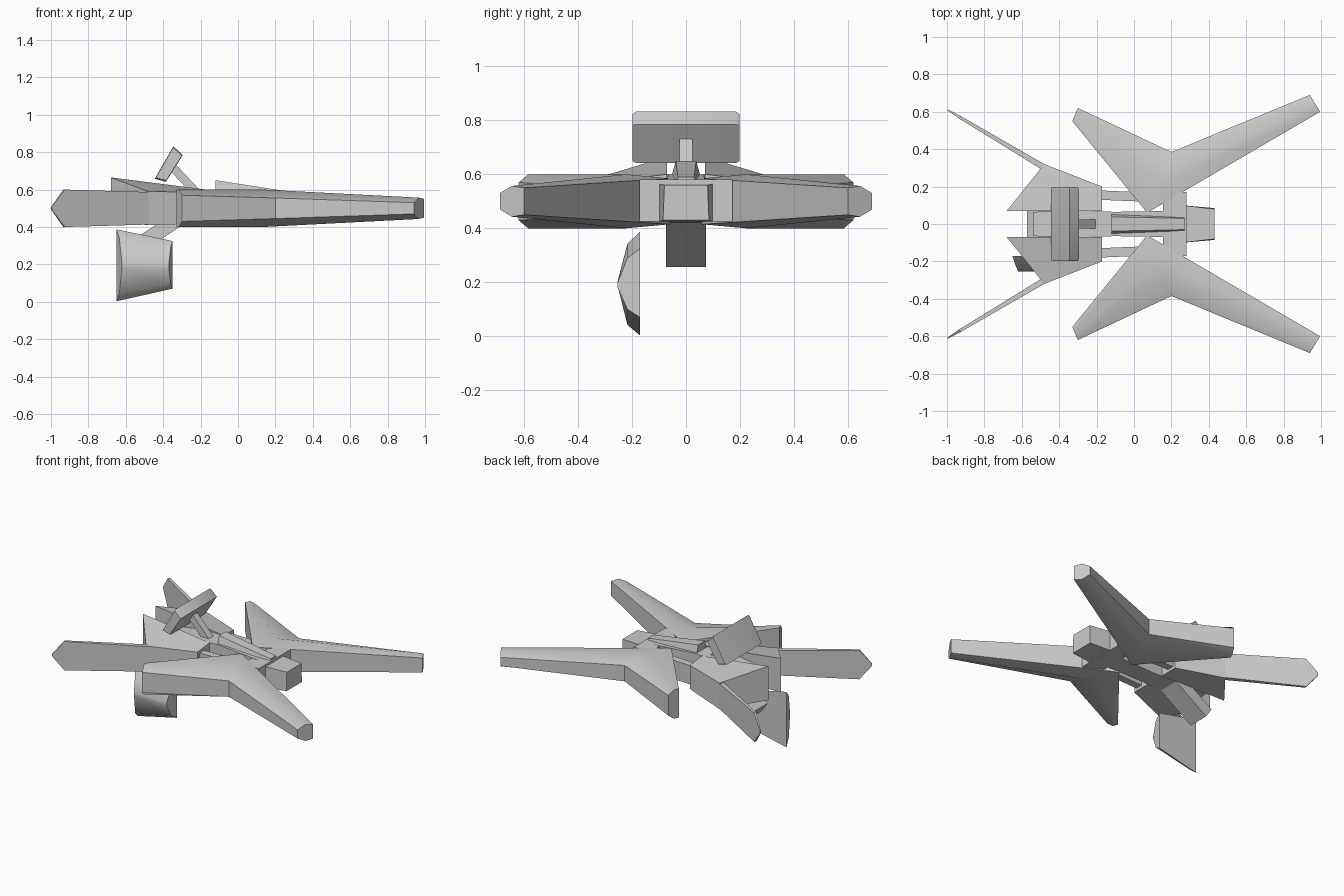
import bpy, bmesh, math
from mathutils import Vector

cube = bpy.data.objects.get("Cube")
if cube:
    bpy.data.objects.remove(cube, do_unlink=True)

grey = bpy.data.materials.new("hull grey")
grey.use_nodes = True
grey.diffuse_color = (0.6, 0.6, 0.6, 1)
grey.node_tree.nodes["Principled BSDF"].inputs["Base Color"].default_value = (0.6, 0.6, 0.6, 1)

MID = 0.5


def loft(name, sections, smooth=40):
    """Skin a closed solid through sections that have equal point counts."""
    bm = bmesh.new()
    rings = [[bm.verts.new(p) for p in s] for s in sections]
    n = len(rings[0])
    for a, b in zip(rings, rings[1:]):
        for i in range(n):
            j = (i + 1) % n
            bm.faces.new((a[i], a[j], b[j], b[i]))
    bm.faces.new(rings[0])
    bm.faces.new(rings[-1])
    bmesh.ops.recalc_face_normals(bm, faces=bm.faces)
    mesh = bpy.data.meshes.new(name)
    bm.to_mesh(mesh)
    bm.free()
    mesh.materials.append(grey)
    obj = bpy.data.objects.new(name, mesh)
    bpy.context.collection.objects.link(obj)
    bpy.ops.object.select_all(action='DESELECT')
    obj.select_set(True)
    bpy.context.view_layer.objects.active = obj
    bpy.ops.object.shade_smooth_by_angle(angle=math.radians(smooth))
    return obj


def box_ring(x, y, half, lo, hi, top=None):
    """Upright cross-section at x, with an optional narrower top."""
    top = half if top is None else top
    return [(x, y - half, lo), (x, y + half, lo), (x, y + top, hi), (x, y - top, hi)]


def blade_ring(outer, inner, h_out, h_mid, h_in, side):
    """Lens-shaped wing section with a raised spine."""
    o, i = Vector(outer), Vector(inner)
    stations = [(o, h_out), (o.lerp(i, 0.5), h_mid), (i, h_in)]
    upper = [(p.x, side * p.y, MID + h) for p, h in stations]
    lower = [(p.x, side * p.y, MID - h) for p, h in reversed(stations)]
    return upper + lower


def beam(name, start, end, thick, half):
    """Tilted strut in the plane y = 0."""
    a, b = Vector(start), Vector(end)
    d = (b - a).normalized()
    side = Vector((-d.y, d.x)) * thick / 2
    ring = lambda p: [(q.x, y, q.y) for q, y in
                      ((p + side, -half), (p + side, half), (p - side, half), (p - side, -half))]
    loft(name, [ring(a), ring(b)])


# Paired parts on both sides of the hull
for label, s in (("front", -1), ("back", 1)):
    # Bent wing
    loft(label + "_wing", [
        blade_ring((-0.30, 0.62), (-0.33, 0.55), 0.07, 0.1, 0.1, s),
        blade_ring((0.20, 0.385), (0.07, 0.06), 0.055, 0.1, 0.085, s),
        blade_ring((0.94, 0.69), (0.995, 0.60), 0.03, 0.057, 0.05, s)])

    # Engine pod with raised inner tail corner
    loft(label + "_pod", [
        [(-0.17, s * 0.07, 0.42), (-0.17, s * 0.2, 0.42), (-0.17, s * 0.2, 0.585), (-0.17, s * 0.07, 0.6)],
        [(-0.68, s * 0.07, 0.43), (-0.48, s * 0.32, 0.41), (-0.48, s * 0.32, 0.59), (-0.68, s * 0.07, 0.665)]])

    # Thin swept prong with a pointed end
    a, b = Vector((-0.25, s * 0.165)), Vector((-0.93, s * 0.57))
    off = Vector((0.3, s * 0.5)).normalized()
    rings = []
    for p, thick, half in ((a, 0.02, 0.08), (b, 0.008, 0.1), (Vector((-0.997, s * 0.61)), 0.003, 0.008)):
        rings.append([(*(p + off * t), MID + h) for t, h in
                      ((thick, -half), (thick, half), (-thick, half), (-thick, -half))])
    loft(label + "_prong", rings)

    # Side rail
    loft(label + "_rail", [box_ring(-0.2, s * 0.155, 0.025, 0.44, 0.57),
                           box_ring(0.17, s * 0.14, 0.025, 0.44, 0.57)])

# Central hull, crosspiece and nose
loft("hull", [box_ring(-0.54, 0, 0.065, 0.43, 0.57), box_ring(-0.3, 0, 0.07, 0.42, 0.6),
              box_ring(-0.1, 0, 0.065, 0.42, 0.6), box_ring(0.2, 0, 0.07, 0.425, 0.58)])
loft("crosspiece", [box_ring(0.155, 0, 0.172, 0.425, 0.58), box_ring(0.28, 0, 0.172, 0.425, 0.58)])
loft("nose", [box_ring(0.26, 0, 0.1, 0.425, 0.565), box_ring(0.43, 0, 0.085, 0.43, 0.56, 0.08)])
loft("canopy", [box_ring(-0.12, 0, 0.062, 0.56, 0.65, 0.038), box_ring(0.27, 0, 0.04, 0.56, 0.59, 0.03)])

# Upper tail panel on its strut
profile = [(-0.345, 0.832), (-0.295, 0.785), (-0.385, 0.642), (-0.445, 0.658)]
centre = sum((Vector(p) for p in profile), Vector((0, 0))) / len(profile)
rings = []
for y, scale in ((-0.198, 0.92), (-0.185, 1), (0.185, 1), (0.198, 0.92)):
    pts = [centre + (Vector(p) - centre) * scale for p in profile]
    rings.append([(p.x, y, p.y) for p in pts])
loft("tail_panel", rings)
beam("tail_strut", (-0.35, 0.72), (-0.2, 0.56), 0.045, 0.025)

# Lower thruster
beam("lower_thruster", (-0.55, 0.29), (-0.28, 0.47), 0.08, 0.075)

# Lower side panel, flat inside and bulging outside
base = [(-0.65, 0.387), (-0.35, 0.325), (-0.35, 0.07), (-0.65, 0.003)]
shoulder = [(-0.635, 0.343), (-0.36, 0.29), (-0.36, 0.1), (-0.635, 0.042)]
crown = [(-0.62, 0.205), (-0.37, 0.2), (-0.37, 0.18), (-0.62, 0.185)]
loft("lower_panel", [[(x, y, z) for x, z in ring] for y, ring in
                     ((-0.17, base), (-0.217, shoulder), (-0.253, crown))])
